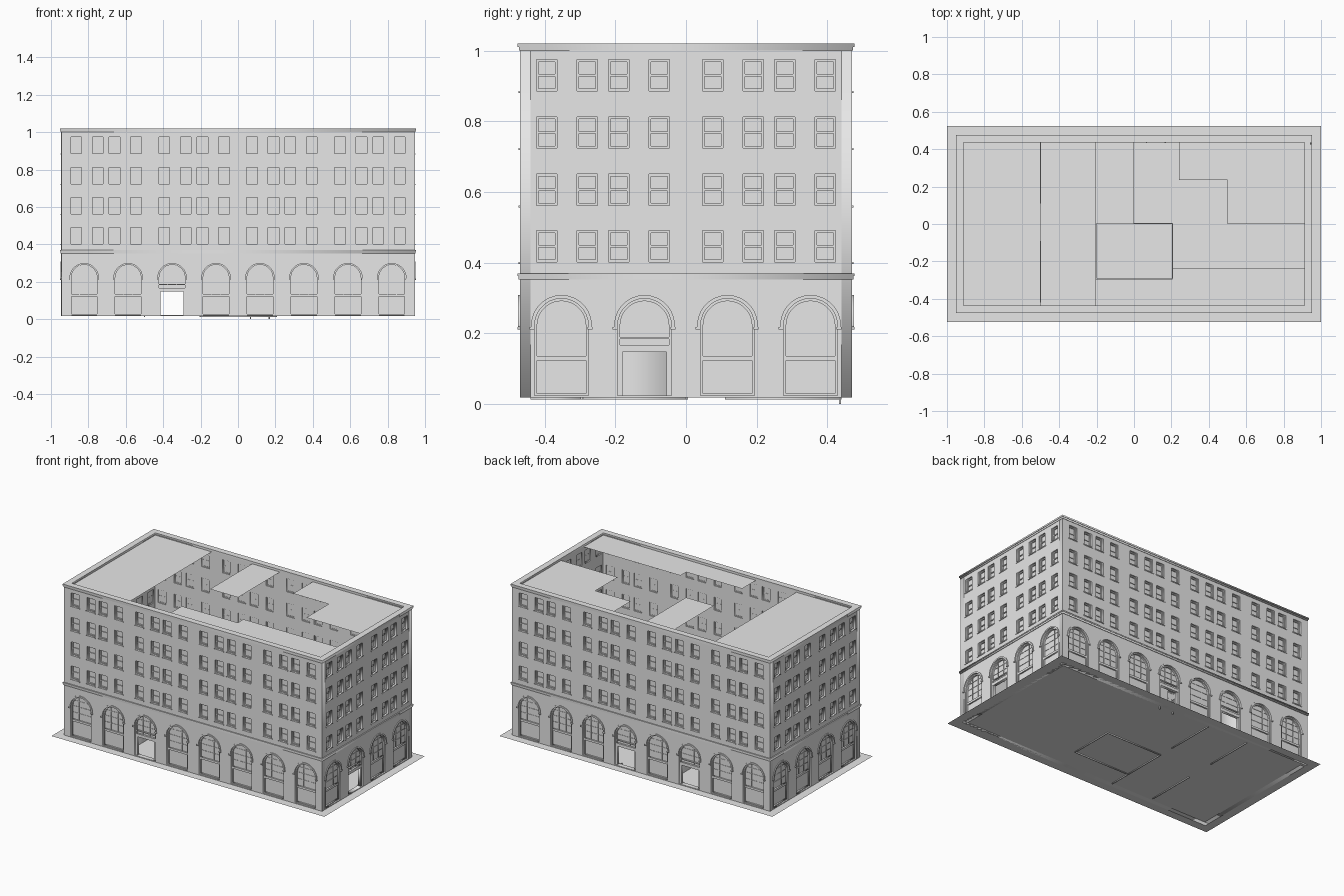
import bpy
import bmesh
from math import pi, cos, sin, sqrt
from mathutils import Matrix

old = bpy.data.objects.get("Cube")
if old:
    bpy.data.objects.remove(old, do_unlink=True)

stone = bpy.data.materials.new("pale_grey_stone")
stone.use_nodes = True
GREY = (0.8, 0.8, 0.8, 1)
stone.diffuse_color = GREY
stone.node_tree.nodes["Principled BSDF"].inputs["Base Color"].default_value = GREY

HX, HY = 0.945, 0.47          # half size of the building
GROUND, TOP = 0.018, 1.01
THICK = 0.03
BAY = 0.235                   # spacing of the arched bays
SPRING, RADIUS = 0.222, 0.076
SILL = GROUND + 0.005
FLOORS = [0.402, 0.562, 0.724, 0.886]
WIN_W, WIN_H = 0.058, 0.088


def add_object(name, mesh, matrix=Matrix()):
    mesh.materials.clear()
    mesh.materials.append(stone)
    mesh.name = name
    ob = bpy.data.objects.new(name, mesh)
    ob.matrix_world = matrix
    bpy.context.collection.objects.link(ob)
    return ob


def panel(name, loops, back, front, matrix):
    """Flat outlines (inner loops become holes) extruded from back to front."""
    if not loops:
        return
    cu = bpy.data.curves.new(name + "_outline", 'CURVE')
    cu.dimensions, cu.fill_mode = '2D', 'BOTH'
    cu.extrude = (front - back) / 2
    for loop in loops:
        sp = cu.splines.new('POLY')
        sp.points.add(len(loop) - 1)
        for p, (u, z) in zip(sp.points, loop):
            p.co = (u, z, 0, 1)
        sp.use_cyclic_u = True
    tmp = bpy.data.objects.new(name + "_outline", cu)
    bpy.context.collection.objects.link(tmp)
    bpy.context.view_layer.update()
    dg = bpy.context.evaluated_depsgraph_get()
    mesh = bpy.data.meshes.new_from_object(tmp.evaluated_get(dg))
    bpy.data.objects.remove(tmp)
    add_object(name, mesh, matrix @ Matrix.Translation((0, 0, (front + back) / 2)))


def rect(u0, u1, z0, z1):
    return [(u0, z0), (u1, z0), (u1, z1), (u0, z1)]


def arch(u, r, z0, steps=14):
    """Round-headed outline standing on z0."""
    head = [(u + r * cos(pi * i / steps), SPRING + r * sin(pi * i / steps))
            for i in range(steps + 1)]
    return [(u + r, z0)] + head + [(u - r, z0)]


def arch_band(u, r_out, r_in, z0):
    return arch(u, r_out, z0) + arch(u, r_in, z0)[::-1]


def box(name, x0, x1, y0, y1, z0, z1):
    panel(name, [rect(x0, x1, y0, y1)], z0, z1, Matrix())


def ring(name, grow, inner, z0, z1):
    """Rectangular moulding that runs round the building."""
    a, b = HX + grow, HY + grow
    c, d = HX - inner, HY - inner
    panel(name, [rect(-a, a, -b, b), rect(-c, c, -d, d)], z0, z1, Matrix())


def sheet(name, pts, z):
    bm = bmesh.new()
    bm.faces.new([bm.verts.new((x, y, z)) for x, y in pts])
    mesh = bpy.data.meshes.new(name)
    bm.to_mesh(mesh)
    bm.free()
    add_object(name, mesh)


def facade(side, angle, dist, half, bays, doors):
    m = (Matrix.Rotation(angle, 4, 'Z') @ Matrix.Translation((0, -dist, 0))
         @ Matrix.Rotation(pi / 2, 4, 'X'))
    wall = [rect(-half, half, GROUND, TOP)]
    glass, trim, frames, imposts, transoms = [], [], [], [], []
    bars_v, bars_h, door_frames, lintels = [], [], [], []
    win_frames, rails, sills = [], [], []

    for i in range(bays):
        c = (i - (bays - 1) / 2) * BAY
        door = i in doors
        # arched ground floor opening
        wall.append(arch(c, RADIUS, SILL))
        trim.append(arch_band(c, RADIUS + 0.01, RADIUS, SPRING - 0.004))
        frames.append(arch_band(c, RADIUS, RADIUS - 0.007, SILL))
        for s in (-1, 1):
            e = c + s * (RADIUS + 0.006)
            imposts.append(rect(e - 0.008, e + 0.006, SPRING - 0.012, SPRING - 0.004))
        base = 0.165 if door else SILL
        glass.append(arch(c, RADIUS, base))
        if door:
            door_frames.append(rect(c - 0.075, c - 0.062, SILL, 0.147))
            door_frames.append(rect(c + 0.062, c + 0.075, SILL, 0.147))
            lintels.append(rect(c - 0.075, c + 0.075, 0.147, 0.167))
            transoms.append(rect(c - 0.07, c + 0.07, 0.183, 0.189))
        else:
            transoms.append(rect(c - 0.07, c + 0.07, 0.122, 0.136))
            transoms.append(rect(c - 0.07, c + 0.07, SILL, SILL + 0.006))
        r = RADIUS - 0.004
        for u in (-0.025, 0.025):
            bars_v.append(rect(c + u - 0.0015, c + u + 0.0015,
                               0.167 if door else 0.136, SPRING + sqrt(r * r - u * u)))
        for z in (0.18, SPRING, 0.26):
            w = sqrt(r * r - max(0, z - SPRING) ** 2)
            if not (door and z < 0.2):
                bars_h.append(rect(c - w, c + w, z - 0.0015, z + 0.0015))
        # two sash windows per bay on each upper floor
        for off in ((-0.042, 0.073) if i % 2 == 0 else (-0.073, 0.042)):
            u0, u1 = c + off - WIN_W / 2, c + off + WIN_W / 2
            for z in FLOORS:
                hole = rect(u0, u1, z, z + WIN_H)
                wall.append(hole)
                glass.append(hole)
                win_frames += [hole, rect(u0 + 0.006, u1 - 0.006, z + 0.006, z + WIN_H - 0.006)]
                mid = z + WIN_H / 2
                rails.append(rect(u0 + 0.006, u1 - 0.006, mid - 0.003, mid + 0.003))
                sills.append(rect(u0 - 0.006, u1 + 0.006, z - 0.006, z))

    for part, loops, back, front in (
            ("wall", wall, -THICK, 0),
            ("glazing", glass, -0.022, -0.018),
            ("arch_trim", trim, -0.002, 0.005),
            ("arch_frames", frames, -0.025, -0.007),
            ("imposts", imposts, -0.002, 0.007),
            ("transoms", transoms, -0.025, -0.009),
            ("vertical_glazing_bars", bars_v, -0.02, -0.015),
            ("horizontal_glazing_bars", bars_h, -0.02, -0.0155),
            ("door_jambs", door_frames, -0.025, -0.008),
            ("door_lintels", lintels, -0.025, -0.006),
            ("window_frames", win_frames, -0.024, -0.01),
            ("window_rails", rails, -0.023, -0.013),
            ("window_sills", sills, -0.002, 0.004)):
        panel(side + "_" + part, loops, back, front, m)


# four walls; the short ones fit between the long ones
facade("front", 0, HY, HX, 8, [2])
facade("right_view", pi / 2, HX, HY - THICK, 4, [1])
facade("back", pi, HY, HX, 8, [3, 5])
facade("left_view", -pi / 2, HX, HY - THICK, 4, [])

# mouldings
ring("string_course_lower", 0.004, 0.01, 0.352, 0.362)
ring("string_course_upper", 0.007, 0.01, 0.362, 0.369)
ring("cornice_lower", 0.003, 0.02, 1.0, 1.01)
ring("cornice_cap", 0.007, 0.033, 1.01, 1.02)

# ground sheet and the roof sections round the open wells
sheet("ground", rect(-1, 1, -0.525, 0.525), GROUND)
XI, YI, ROOF = HX - THICK, HY - THICK, 1.003
sheet("roof_end", rect(-XI, -0.5, -YI, YI), ROOF)
sheet("roof_middle", rect(-0.205, 0, 0, YI), ROOF)
sheet("roof_corner", [(0.24, YI), (0.24, 0.235), (0.5, 0.235), (0.5, 0),
                      (XI, 0), (XI, YI)], ROOF)
sheet("roof_front", [(-0.205, -YI), (XI, -YI), (XI, -0.235), (0.205, -0.235),
                     (0.205, -0.295), (-0.205, -0.295)], ROOF)

# ground floor partitions and the central room
LOW, CEIL, T = 0.012, 0.34, 0.006
for name, x, y0, y1 in (("partition_end_front", -0.5, -0.42, -0.09),
                        ("partition_end_back", -0.5, 0.11, YI),
                        ("partition_mid_front", -0.202, -YI, -0.298),
                        ("partition_mid_back", -0.202, 0.11, YI),
                        ("room_side_a", -0.202, -0.292, 0),
                        ("room_side_b", 0.206, -0.292, 0)):
    box(name, x - T / 2, x + T / 2, y0, y1, LOW, CEIL)
for name, y in (("room_front", -0.295), ("room_back", 0.003)):
    box(name, -0.205, 0.209, y - T / 2, y + T / 2, LOW, CEIL)

# small footings under the back doorway
for name, x in (("footing_a", 0.067), ("footing_b", 0.167)):
    box(name, x - 0.003, x + 0.003, 0.433, 0.439, 0, GROUND + 0.01)
